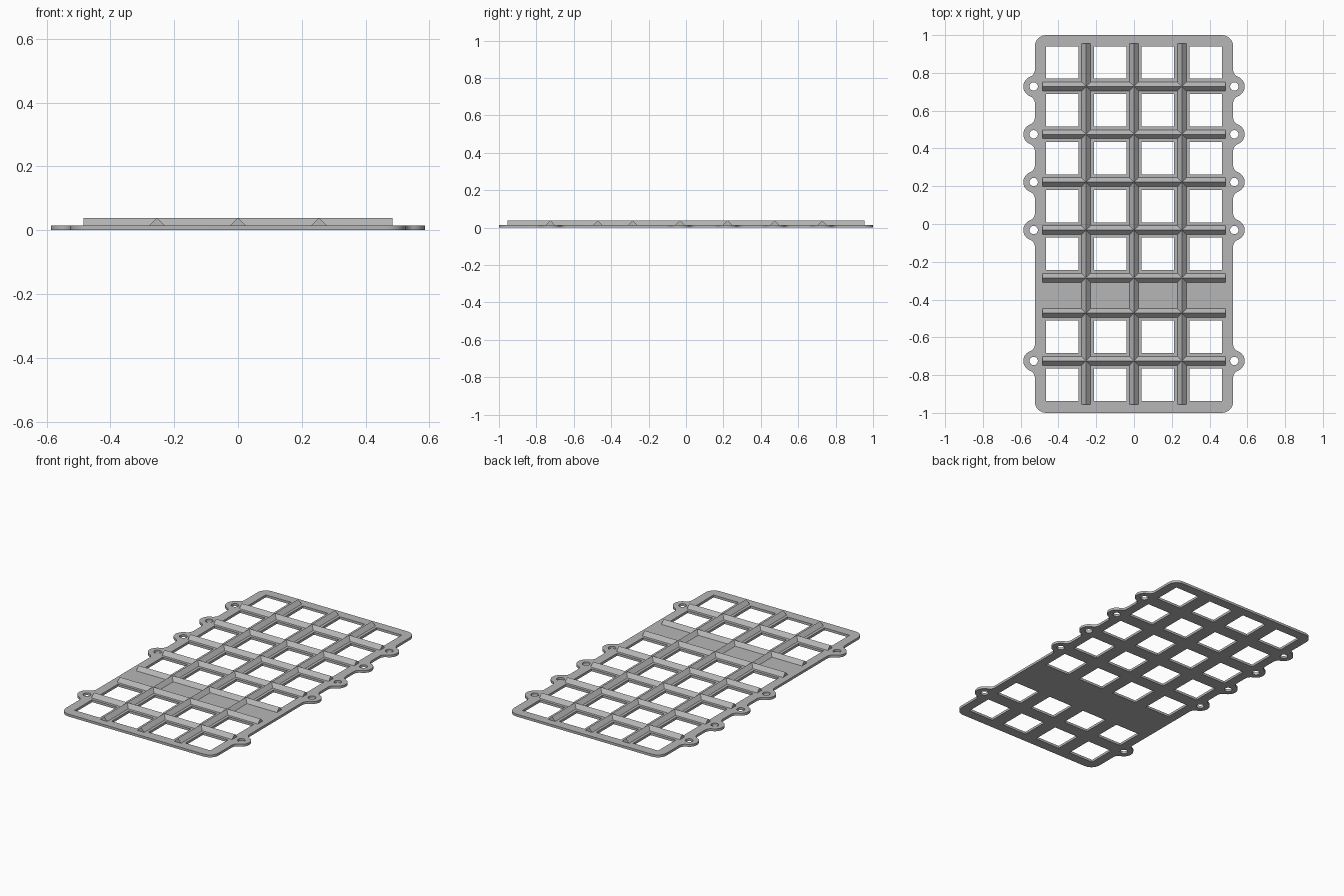
import bpy, bmesh
from math import radians, degrees, cos, sin, atan2, sqrt

old = bpy.data.objects.get("Cube")
if old:
    bpy.data.objects.remove(old, do_unlink=True)

EDGE, LENGTH, THICK, TOP = 0.525, 1.0, 0.015, 0.039
PITCH, WINDOW, CORNER = 0.254, 0.172, 0.06
EAR_R, HOLE_R, FILLET_R, EAR_OUT = 0.055, 0.022, 0.04, 0.006
EAR_ROWS = [-0.725, -0.032, 0.222, 0.475, 0.728]
RIB_ROWS = [-0.472, -0.285] + EAR_ROWS
WINDOW_ROWS = [-0.852, -0.598, -0.158, 0.095, 0.348, 0.601, 0.855]

grey = bpy.data.materials.new("plain grey")
grey.use_nodes = True
color = (0.47, 0.47, 0.47, 1)
grey.diffuse_color = color
grey.node_tree.nodes["Principled BSDF"].inputs["Base Color"].default_value = color


def arc(cx, cy, r, start, end, steps=8):
    angles = [radians(start + (end - start) * i / steps) for i in range(steps + 1)]
    return [(cx + r * cos(a), cy + r * sin(a)) for a in angles]


def plate_outline():
    """Right half with filleted ears, mirrored to the left."""
    dx = FILLET_R - EAR_OUT
    dy = sqrt((EAR_R + FILLET_R) ** 2 - dx ** 2)
    a = degrees(atan2(dy, dx))
    half = arc(EDGE - CORNER, CORNER - LENGTH, CORNER, -90, 0)
    for y in EAR_ROWS:
        half += arc(EDGE + FILLET_R, y - dy, FILLET_R, 180, 180 - a)
        half += arc(EDGE + EAR_OUT, y, EAR_R, -a, a, 16)[1:-1]
        half += arc(EDGE + FILLET_R, y + dy, FILLET_R, 180 + a, 180)
    half += arc(EDGE - CORNER, LENGTH - CORNER, CORNER, 0, 90)
    return half + [(-x, y) for x, y in reversed(half)]


def add_loop(curve, points):
    spline = curve.splines.new("POLY")
    spline.points.add(len(points) - 1)
    for p, (x, y) in zip(spline.points, points):
        p.co = (x, y, 0, 1)
    spline.use_cyclic_u = True


# Base plate with square windows and screw holes
curve = bpy.data.curves.new("base_plate", "CURVE")
curve.dimensions = "2D"
curve.fill_mode = "BOTH"
curve.extrude = THICK / 2
add_loop(curve, plate_outline())
h = WINDOW / 2
for y in WINDOW_ROWS:
    for col in range(4):
        x = (col - 1.5) * PITCH
        add_loop(curve, [(x - h, y - h), (x + h, y - h), (x + h, y + h), (x - h, y + h)])
for y in EAR_ROWS:
    for side in (-1, 1):
        add_loop(curve, arc(side * (EDGE + EAR_OUT), y, HOLE_R, 0, 360, 24)[:-1])
plate = bpy.data.objects.new("base_plate", curve)
bpy.context.collection.objects.link(plate)
bpy.ops.object.select_all(action="DESELECT")
plate.select_set(True)
bpy.context.view_layer.objects.active = plate
bpy.ops.object.convert(target="MESH")
plate = bpy.context.object
bm = bmesh.new()
bm.from_mesh(plate.data)
bmesh.ops.remove_doubles(bm, verts=bm.verts, dist=0.0001)
bmesh.ops.translate(bm, verts=bm.verts, vec=(0, 0, THICK / 2))
bmesh.ops.recalc_face_normals(bm, faces=bm.faces)
bm.to_mesh(plate.data)
bm.free()
plate.data.materials.clear()
plate.data.materials.append(grey)
bpy.ops.object.shade_smooth_by_angle(angle=radians(30))


def add_rib(name, x, y, half_length, along_y=False):
    """Triangular ridge sitting on the plate."""
    bm = bmesh.new()
    w = 0.0235
    section = [(-w, THICK), (w, THICK), (0, TOP)]
    ends = []
    for e in (-half_length, half_length):
        ends.append([bm.verts.new((x + s, y + e, z) if along_y else (x + e, y + s, z))
                     for s, z in section])
    a, b = ends
    bm.faces.new(a)
    bm.faces.new(b)
    for i in range(3):
        j = (i + 1) % 3
        bm.faces.new((a[i], a[j], b[j], b[i]))
    bmesh.ops.recalc_face_normals(bm, faces=bm.faces)
    mesh = bpy.data.meshes.new(name)
    bm.to_mesh(mesh)
    bm.free()
    mesh.materials.append(grey)
    bpy.context.collection.objects.link(bpy.data.objects.new(name, mesh))


# Ridges across and along the plate
for i, y in enumerate(sorted(RIB_ROWS)):
    add_rib(f"cross_rib_{i + 1}", 0, y, 0.484)
for i in range(3):
    add_rib(f"long_rib_{i + 1}", (i - 1) * PITCH, 0, 0.955, along_y=True)
